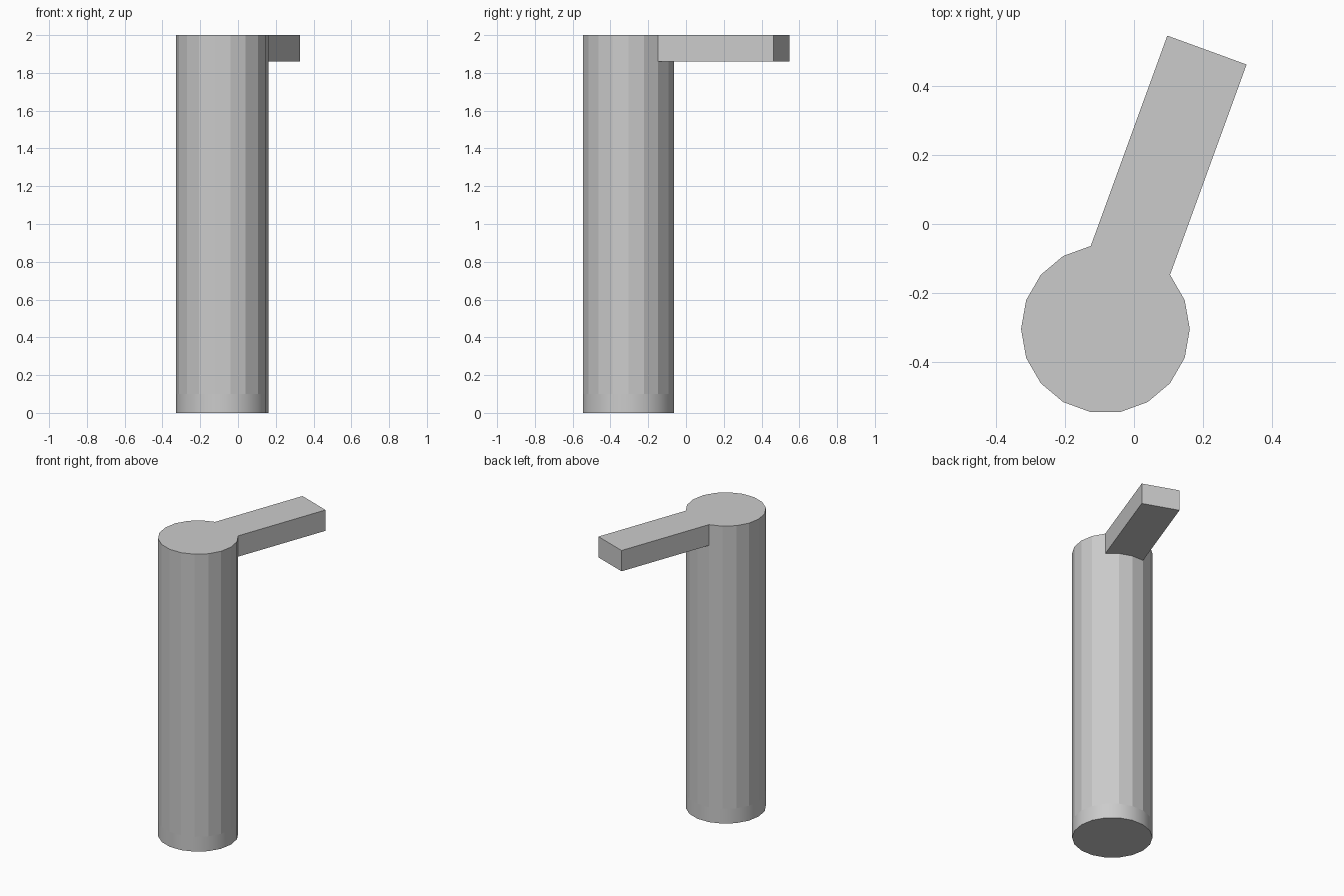
import bpy, bmesh
from math import cos, sin, radians
from mathutils import Vector

if "Cube" in bpy.data.objects:
    bpy.data.objects.remove(bpy.data.objects["Cube"])

N = 18                                   # sides of the post
R = 0.245
CENTRE = Vector((-0.083, -0.305, 0))
LEVELS = (0, 0.1, 1.86, 2)               # base, foot band, arm underside, top
ARM_DIR = Vector((cos(radians(70)), sin(radians(70)), 0))
ARM_REACH = 0.862                        # post centre to arm end
ARM_SIDES = (2, 3, 4)                    # post sides the arm grows from

bm = bmesh.new()

# Post rings
rings = [[bm.verts.new(CENTRE + Vector((R * cos(radians(20 * i)), R * sin(radians(20 * i)), z)))
          for i in range(N)] for z in LEVELS]

# Post walls, open where the arm joins; the foot band is smooth
for b in range(3):
    lo, hi = rings[b], rings[b + 1]
    for i in range(N):
        if b == 2 and i in ARM_SIDES:
            continue
        j = (i + 1) % N
        f = bm.faces.new((lo[i], lo[j], hi[j], hi[i]))
        f.smooth = b == 0

# Post caps
bm.faces.new(rings[0][::-1])
bm.faces.new(rings[3])


# Arm: push the joint points out to a flat end
def arm_end(v):
    along = (v.co - CENTRE).dot(ARM_DIR)
    return bm.verts.new(v.co + ARM_DIR * (ARM_REACH - along))


first, last = ARM_SIDES[0], ARM_SIDES[-1] + 1
root_lo, root_hi = rings[2][first:last + 1], rings[3][first:last + 1]
end_lo = [arm_end(v) for v in root_lo]
end_hi = [arm_end(v) for v in root_hi]
for k in range(len(ARM_SIDES)):
    bm.faces.new((root_hi[k], end_hi[k], end_hi[k + 1], root_hi[k + 1]))
    bm.faces.new((root_lo[k], root_lo[k + 1], end_lo[k + 1], end_lo[k]))
    bm.faces.new((end_lo[k], end_lo[k + 1], end_hi[k + 1], end_hi[k]))
for k in (0, -1):
    bm.faces.new((root_lo[k], end_lo[k], end_hi[k], root_hi[k]))

bmesh.ops.recalc_face_normals(bm, faces=bm.faces)
mesh = bpy.data.meshes.new("post_with_arm")
bm.to_mesh(mesh)
bm.free()
bpy.context.collection.objects.link(bpy.data.objects.new("post_with_arm", mesh))
